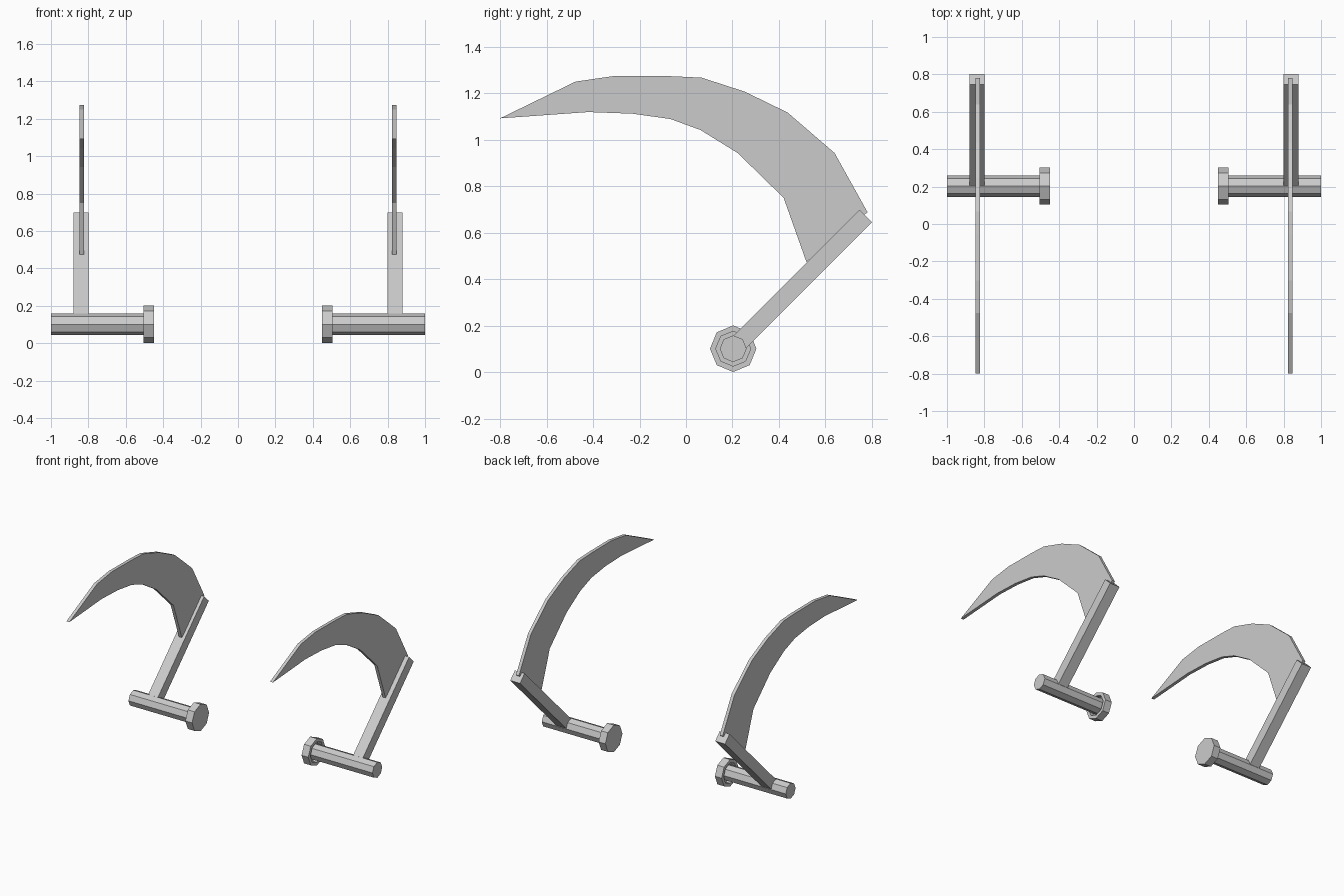
import bpy, bmesh, math
from mathutils import Vector, Matrix

if "Cube" in bpy.data.objects:
    bpy.data.objects.remove(bpy.data.objects["Cube"])

AX_Y, AX_Z = 0.203, 0.101   # handle axis


def finish(name, bm):
    bmesh.ops.recalc_face_normals(bm, faces=bm.faces)
    me = bpy.data.meshes.new(name)
    bm.to_mesh(me)
    bm.free()
    ob = bpy.data.objects.new(name, me)
    bpy.context.collection.objects.link(ob)
    ob.modifiers.new("Mirror", 'MIRROR').use_mirror_merge = False
    return ob


def lathe(name, profile, sides=8):
    """Spin (x, radius) points around the handle axis and cap both ends."""
    bm = bmesh.new()
    rings = []
    for x, r in profile:
        rings.append([bm.verts.new((x,
                                    AX_Y + r * math.cos(2 * math.pi * i / sides),
                                    AX_Z + r * math.sin(2 * math.pi * i / sides)))
                      for i in range(sides)])
    for a, b in zip(rings, rings[1:]):
        for i in range(sides):
            j = (i + 1) % sides
            bm.faces.new((a[i], a[j], b[j], b[i]))
    bm.faces.new(rings[0])
    bm.faces.new(rings[-1])
    return finish(name, bm)


def plate(name, outline, x, thickness):
    """Extrude a (y, z) outline along x."""
    bm = bmesh.new()
    f = bm.faces.new([bm.verts.new((x - thickness / 2, y, z)) for y, z in outline])
    ext = bmesh.ops.extrude_face_region(bm, geom=[f])
    bmesh.ops.translate(bm, vec=(thickness, 0, 0),
                        verts=[v for v in ext["geom"] if isinstance(v, bmesh.types.BMVert)])
    return finish(name, bm)


# Grip and end knob with a recessed collar
lathe("grip", [(0.47, 0.0575), (1.0, 0.0575)])
lathe("end_knob", [(0.449, 0.1), (0.504, 0.1), (0.504, 0.075), (0.47, 0.075)])

# Slanted square shaft rising from the grip
start, end = Vector((0.84, AX_Y, AX_Z)), Vector((0.84, 0.774, 0.672))
bm = bmesh.new()
bmesh.ops.create_cube(bm, size=1, matrix=Matrix.Translation((start + end) / 2)
                      @ Matrix.Rotation(math.radians(45), 4, 'X')
                      @ Matrix.Diagonal((0.08, (end - start).length, 0.076, 1)))
finish("shaft", bm)

# Curved blade
outer = [(-0.80, 1.092), (-0.475, 1.25), (-0.303, 1.275), (-0.06, 1.273), (0.067, 1.267),
         (0.252, 1.207), (0.437, 1.117), (0.639, 0.943), (0.781, 0.688)]
inner = [(0.518, 0.474), (0.42, 0.75), (0.222, 0.943), (0.062, 1.042),
         (-0.067, 1.089), (-0.23, 1.112), (-0.42, 1.119)]
plate("blade", outer + inner, 0.835, 0.024)
